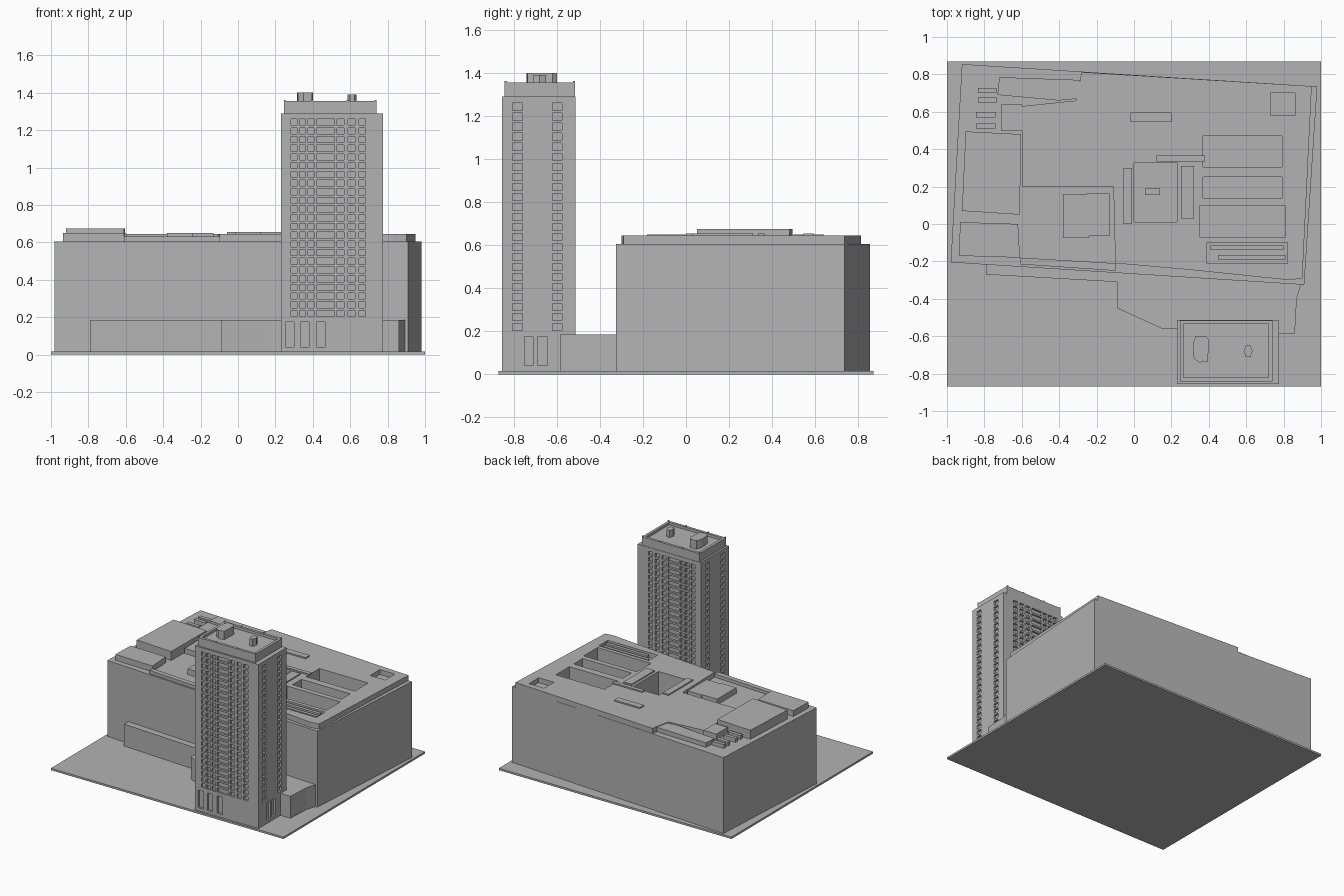
import bpy, bmesh, math

cube = bpy.data.objects.get("Cube")
if cube:
    bpy.data.objects.remove(cube, do_unlink=True)

GREY = (0.45, 0.45, 0.45, 1)
mat = bpy.data.materials.new("concrete grey")
mat.use_nodes = True
mat.diffuse_color = GREY
mat.node_tree.nodes["Principled BSDF"].inputs["Base Color"].default_value = GREY


def finish(name, bm):
    bmesh.ops.recalc_face_normals(bm, faces=bm.faces)
    me = bpy.data.meshes.new(name)
    bm.to_mesh(me)
    bm.free()
    me.materials.append(mat)
    ob = bpy.data.objects.new(name, me)
    bpy.context.collection.objects.link(ob)
    return ob


def add_prism(bm, pts, z0, z1):
    face = bm.faces.new([bm.verts.new((x, y, z0)) for x, y in pts])
    new = bmesh.ops.extrude_face_region(bm, geom=[face])["geom"]
    for v in new:
        if isinstance(v, bmesh.types.BMVert):
            v.co.z = z1


def add_box(bm, x0, x1, y0, y1, z0, z1):
    add_prism(bm, [(x0, y0), (x1, y0), (x1, y1), (x0, y1)], z0, z1)


def prism(name, pts, z0, z1):
    bm = bmesh.new()
    add_prism(bm, pts, z0, z1)
    return finish(name, bm)


def boxes(name, rects, z0, z1):
    bm = bmesh.new()
    for r in rects:
        add_box(bm, *r, z0, z1)
    return finish(name, bm)


def cut(ob, cutter):
    mod = ob.modifiers.new("cut", 'BOOLEAN')
    mod.operation = 'DIFFERENCE'
    mod.solver = 'EXACT'
    mod.object = cutter
    bpy.context.view_layer.objects.active = ob
    bpy.ops.object.modifier_apply(modifier=mod.name)


# Ground and lower wing
GROUND, PODIUM, ROOF, DECK = 0.015, 0.185, 0.605, 0.645
boxes("ground_slab", [(-1, 1, -0.87, 0.87)], 0, GROUND)
prism("podium", [(-0.79, -0.15), (-0.79, -0.27), (-0.09, -0.31), (-0.09, -0.45),
                 (0.15, -0.56), (0.25, -0.56), (0.78, -0.585), (0.86, -0.585),
                 (0.87, -0.4), (0.9, -0.3), (0.8, -0.15)], GROUND, PODIUM)

# Large block with its raised roof deck
block = prism("main_block", [(-0.98, -0.205), (0.91, -0.325), (0.98, 0.735),
                             (-0.92, 0.855)], GROUND, ROOF)
deck = prism("roof_deck", [(-0.28, 0.812), (0.95, 0.737), (0.9, -0.29), (0.83, -0.3),
                           (0.3, -0.245), (-0.1, -0.21), (-0.11, 0.2), (-0.6, 0.2),
                           (-0.6, 0.63), (-0.31, 0.66)], ROOF, DECK)

# Light wells and corner recess
wells = boxes("light_wells", [(0.37, 0.79, 0.305, 0.47), (0.37, 0.79, 0.14, 0.25),
                              (0.35, 0.81, -0.07, 0.1), (0.0, 0.23, 0.01, 0.33)], 0.45, 0.8)
recess = boxes("corner_recess", [(0.73, 0.86, 0.58, 0.7), (0.39, 0.82, -0.21, -0.1)],
               ROOF + 0.002, 0.8)
for ob in (block, deck):
    cut(ob, wells)
cut(deck, recess)
for helper in (wells, recess):
    bpy.data.objects.remove(helper, do_unlink=True)

# Roof details
prism("west_penthouse", [(-0.92, 0.07), (-0.61, 0.05), (-0.605, 0.48), (-0.9, 0.495)],
      ROOF, 0.675)
prism("southwest_penthouse", [(-0.935, -0.17), (-0.61, -0.18), (-0.62, 0), (-0.93, 0.01)],
      ROOF, 0.65)
prism("north_penthouse", [(-0.73, 0.69), (-0.4, 0.66), (-0.3, 0.67), (-0.29, 0.77),
                          (-0.72, 0.785)], ROOF, 0.64)
prism("south_parapet", [(-0.61, -0.215), (-0.1, -0.25), (-0.1, -0.21), (-0.61, -0.18)],
      ROOF, 0.63)
boxes("roof_bars", [(-0.845 + s, -0.74 + s * 0.5, y, y + 0.028)
                    for s, y in ((0.01, 0.7), (0.01, 0.65), (0, 0.57), (0, 0.51))], ROOF, 0.635)
boxes("stair_houses", [(-0.71, -0.6, 0.5, 0.64), (-0.38, -0.24, -0.075, 0.16),
                       (-0.25, -0.13, -0.065, 0.165)], ROOF, 0.65)
boxes("roof_slabs", [(-0.02, 0.2, 0.545, 0.595), (0.12, 0.38, 0.335, 0.365),
                     (0.25, 0.32, 0.03, 0.31), (-0.06, -0.01, 0.0, 0.3)], DECK, 0.655)
boxes("plant_ducts", [(0.41, 0.8, -0.14, -0.115), (0.45, 0.81, -0.19, -0.165)], ROOF, 0.64)
boxes("well_skylight", [(0.06, 0.14, 0.155, 0.19)], 0.45, 0.48)

# Tower built from a core and four pierced facades
X0, X1, Y0, Y1 = 0.23, 0.775, -0.855, -0.512
SILL, TOP, DEEP, FLOORS = 0.19, 1.29, 0.016, 23
boxes("tower_core", [(X0 + DEEP, X1 - DEEP, Y0 + DEEP, Y1 - DEEP)], GROUND, TOP)


def facade(name, along_x, near, start, end, zones):
    """Solid strips between the openings, spandrels within each column."""
    bm = bmesh.new()

    def piece(a, b, z0, z1):
        if along_x:
            add_box(bm, a, b, near, near + DEEP, z0, z1)
        else:
            add_box(bm, near, near + DEEP, a, b, z0, z1)

    for z0, z1, columns, rows in zones:
        edge = start
        for a, b in columns:
            piece(edge, a, z0, z1)
            low = z0
            for r0, r1 in rows:
                piece(a, b, low, r0)
                low = r1
            piece(a, b, low, z1)
            edge = b
        piece(edge, end, z0, z1)
    return finish(name, bm)


rows = [(0.203 + i * 0.0465, 0.236 + i * 0.0465) for i in range(FLOORS)]
doors = [(0.04, 0.175)]
wide = [(x, x + 0.033) for x in (0.283, 0.328, 0.373)] + [(0.42, 0.515)] + \
       [(x, x + 0.037) for x in (0.53, 0.588, 0.646)]
side = [(-0.805, -0.76), (-0.62, -0.575)]
front_doors = [(0.255, 0.3), (0.335, 0.38), (0.42, 0.465)]
side_doors = [(-0.75, -0.71), (-0.69, -0.645)]
for label, near in (("front", Y0), ("back", Y1 - DEEP)):
    facade(label + "_facade", True, near, X0, X1,
           [(GROUND, SILL, front_doors, doors), (SILL, TOP, wide, rows)])
for label, near in (("right", X0), ("left", X1 - DEEP)):
    facade(label + "_facade", False, near, Y0 + DEEP, Y1 - DEEP,
           [(GROUND, SILL, side_doors, doors), (SILL, TOP, side, rows)])

# Tower crown: slab, parapet and corner posts
CX0, CX1, CY0, CY1, RIM = 0.245, 0.74, -0.842, -0.515, 0.02
boxes("crown", [(CX0, CX1, CY0, CY1)], TOP, 1.335)
boxes("crown_parapet", [(CX0, CX1, CY0, CY0 + RIM), (CX0, CX1, CY1 - RIM, CY1),
                        (CX0, CX0 + RIM, CY0 + RIM, CY1 - RIM),
                        (CX1 - RIM, CX1, CY0 + RIM, CY1 - RIM)], 1.335, 1.355)
boxes("parapet_posts", [(x, x + 0.01, y, y + 0.01) for x in (CX0, 0.39, 0.58, CX1 - 0.01)
                        for y in (CY0, CY1 - 0.01)], 1.355, 1.361)
prism("lift_housing", [(0.32, -0.72), (0.35, -0.74), (0.395, -0.735), (0.4, -0.62),
                       (0.385, -0.6), (0.33, -0.6), (0.315, -0.64)], 1.335, 1.4)
prism("vent_stack", [(0.61 + 0.024 * math.cos(math.tau * i / 6),
                      -0.68 + 0.035 * math.sin(math.tau * i / 6)) for i in range(6)],
      1.335, 1.39)
